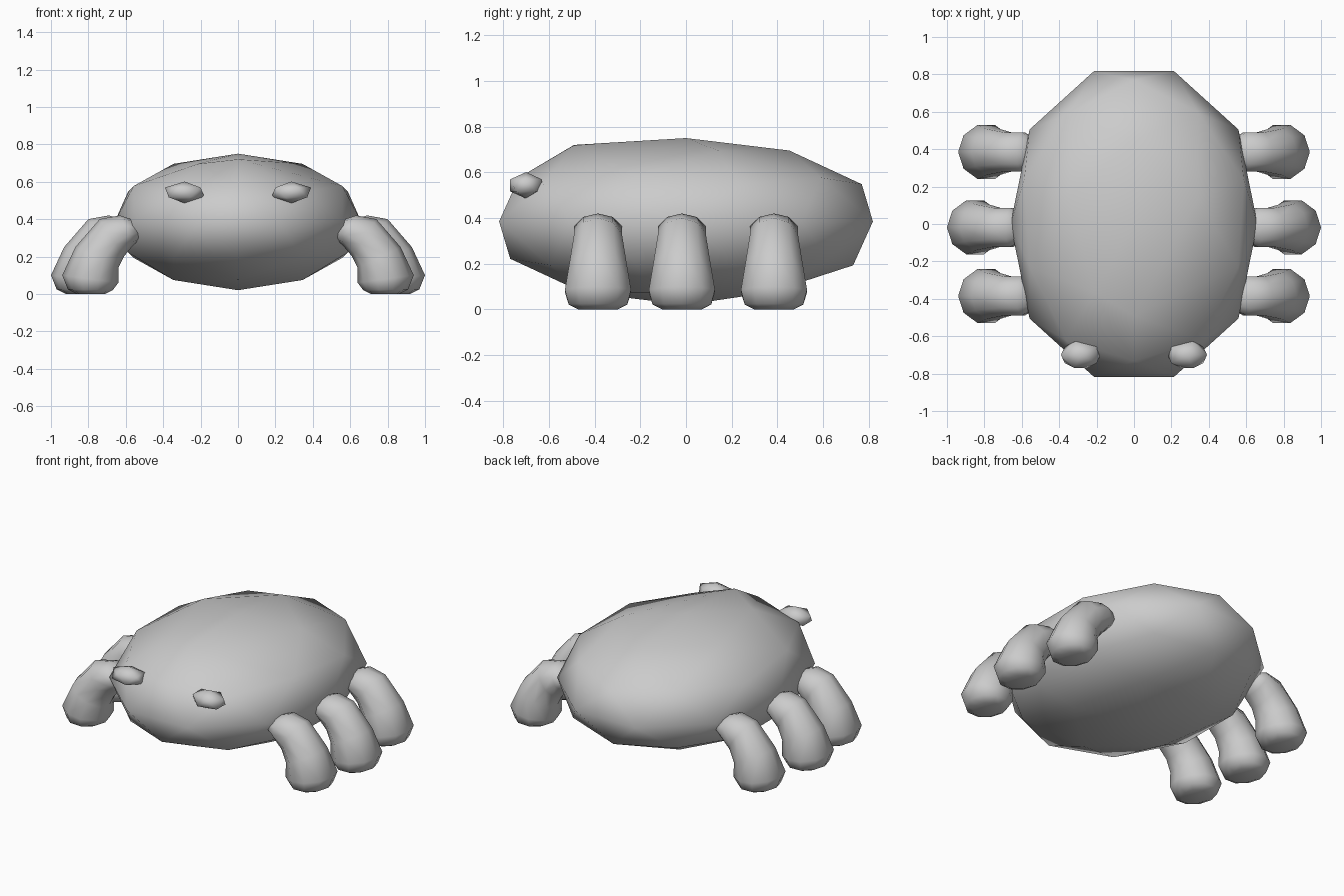
import bpy, bmesh, math
from mathutils import Vector, Matrix

cube = bpy.data.objects.get("Cube")
if cube:
    bpy.data.objects.remove(cube, do_unlink=True)

grey = bpy.data.materials.new("plain_grey")
grey.use_nodes = True
COLOUR = (0.6, 0.6, 0.6, 1)
grey.diffuse_color = COLOUR
grey.node_tree.nodes["Principled BSDF"].inputs["Base Color"].default_value = COLOUR


def finish(name, bm, smooth=True):
    """Turn a bmesh into a named, coloured object."""
    bmesh.ops.recalc_face_normals(bm, faces=bm.faces[:])
    for f in bm.faces:
        f.smooth = smooth
    mesh = bpy.data.meshes.new(name)
    bm.to_mesh(mesh)
    bm.free()
    mesh.materials.append(grey)
    obj = bpy.data.objects.new(name, mesh)
    bpy.context.collection.objects.link(obj)
    return obj


# Body: low-poly ellipsoid, one vertex row facing the front
bm = bmesh.new()
bmesh.ops.create_icosphere(bm, subdivisions=2, radius=1)
bmesh.ops.rotate(bm, verts=bm.verts[:], matrix=Matrix.Rotation(math.pi / 2, 3, "Z"))
for v in bm.verts:
    x, y, z = v.co
    v.co = (max(-0.66, min(0.66, x * 0.69)), y * 0.86, 0.385 + z * 0.365)
brow = min(bm.verts, key=lambda v: (v.co - Vector((0, -0.45, 0.695))).length)
brow.co = (0, -0.49, 0.72)  # raised brow point
finish("body", bm)

# Eyes: small pebbles with their point turned inwards
for side, label in ((1, "left"), (-1, "right")):
    bm = bmesh.new()
    bmesh.ops.create_icosphere(bm, subdivisions=1, radius=1)
    for v in bm.verts:
        x, y, z = v.co
        v.co = (side * (0.285 + x * 0.118), -0.70 + y * 0.083, 0.543 + z * 0.058)
    finish(label + "_eye", bm)

# Mouth: thin plate lying on the sloping front of the body
bm = bmesh.new()
outline = [(-0.165, 0.36), (-0.08, 0.35), (0.08, 0.35), (0.165, 0.36),
           (0.12, 0.31), (0, 0.29), (-0.12, 0.31)]
mouth = bm.faces.new([bm.verts.new((x, -0.822 + (0.385 - z) * 0.458, z)) for x, z in outline])
ext = bmesh.ops.extrude_face_region(bm, geom=[mouth])
moved = [g for g in ext["geom"] if isinstance(g, bmesh.types.BMVert)]
bmesh.ops.translate(bm, verts=moved, vec=(0, 0.008, 0))
finish("mouth", bm, smooth=False)

# Leg sections: outer x, outer z, inner x, inner z, half width
SECTIONS = [
    (0.54, 0.39, 0.53, 0.29, 0.08),
    (0.63, 0.42, 0.56, 0.26, 0.11),
    (0.74, 0.40, 0.61, 0.20, 0.11),
    (0.87, 0.25, 0.64, 0.14, 0.13),
    (0.94, 0.10, 0.64, 0.06, 0.152),
    (0.91, 0.025, 0.67, 0.02, 0.135),
    (0.86, 0.0, 0.71, 0.0, 0.09),
]
SIDES = 10


def leg(name, side, y, shift):
    """Loft a ten-sided leg through the sections."""
    bm = bmesh.new()
    rings = []
    for ox, oz, ix, iz, width in SECTIONS:
        mid = Vector(((ox + ix) / 2 + shift, y, (oz + iz) / 2))
        half = Vector(((ox - ix) / 2, 0, (oz - iz) / 2))
        ring = []
        for k in range(SIDES):
            a = 2 * math.pi * k / SIDES
            p = mid + half * math.cos(a) + Vector((0, width * math.sin(a), 0))
            ring.append(bm.verts.new((p.x * side, p.y, p.z)))
        rings.append(ring)
    for a, b in zip(rings, rings[1:]):
        for k in range(SIDES):
            n = (k + 1) % SIDES
            bm.faces.new((a[k], a[n], b[n], b[k]))
    bm.faces.new(rings[0])
    bm.faces.new(rings[-1])
    finish(name, bm)


for side, label in ((1, "left"), (-1, "right")):
    for place, y, shift in (("front", -0.385, 0), ("middle", -0.018, 0.06), ("back", 0.385, 0)):
        leg(f"{label}_{place}_leg", side, y, shift)
